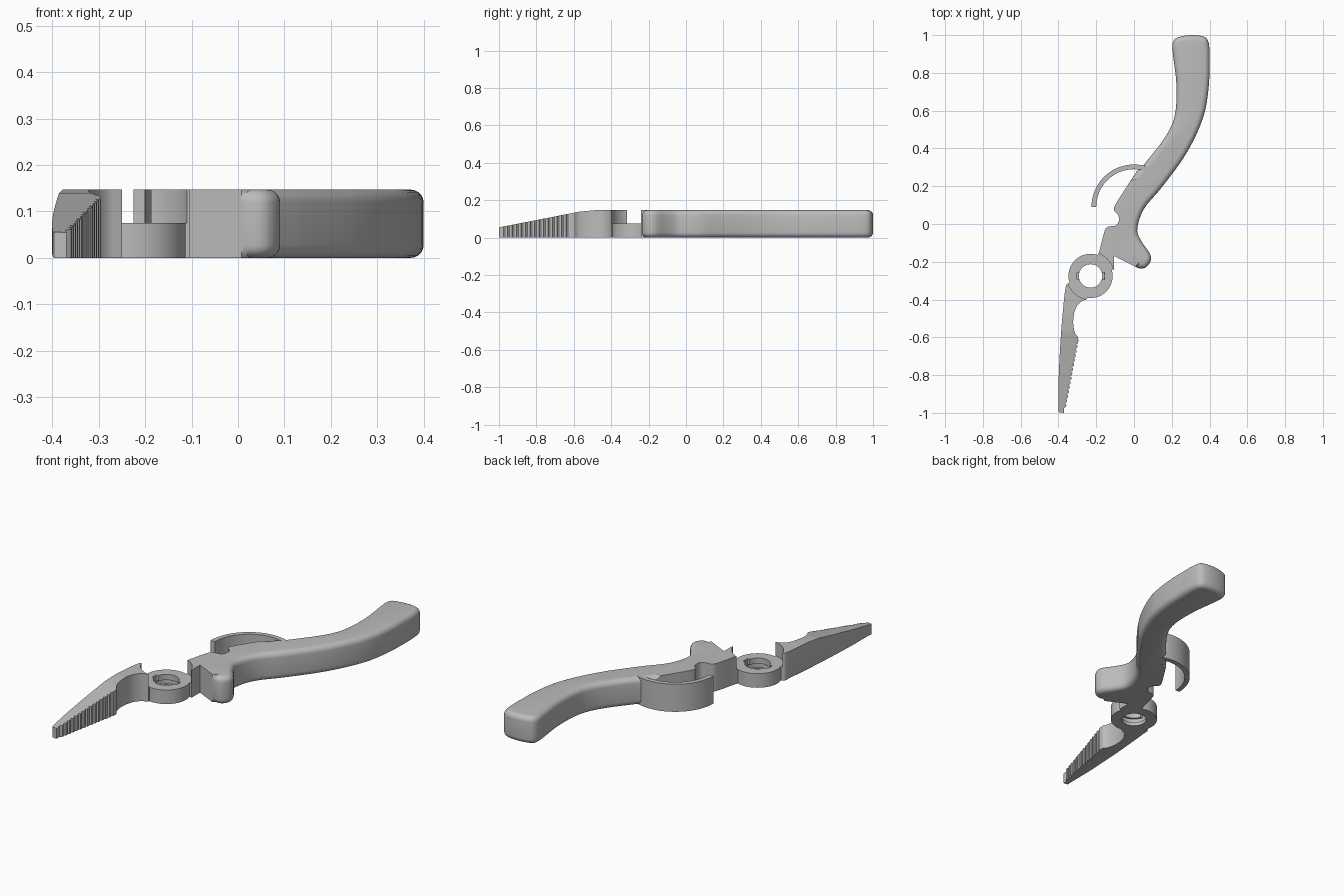
import bpy, bmesh
from math import cos, sin, pi, radians
from mathutils import Vector
from mathutils.geometry import interpolate_bezier

if "Cube" in bpy.data.objects:
    bpy.data.objects.remove(bpy.data.objects["Cube"])

HEIGHT = 0.147
RING_TOP = 0.075
PIVOT = Vector((-0.23, -0.275))

steel = bpy.data.materials.new("plain grey")
steel.use_nodes = True
GREY = (0.5, 0.5, 0.5, 1)
steel.diffuse_color = GREY
steel.node_tree.nodes["Principled BSDF"].inputs["Base Color"].default_value = GREY


def smooth(points, steps=5):
    """Smooth curve through the points, with chord-length handles."""
    p = [Vector(q) for q in points]
    last = len(p) - 1
    tan = [(p[min(i + 1, last)] - p[max(i - 1, 0)]).normalized() for i in range(last + 1)]
    out = []
    for i in range(last):
        reach = (p[i + 1] - p[i]).length / 3
        out += interpolate_bezier(p[i], p[i] + tan[i] * reach,
                                  p[i + 1] - tan[i + 1] * reach, p[i + 1], steps)[:-1]
    return out + [p[last]]


def arc(center, radius, start, end, steps):
    angles = [radians(start + (end - start) * i / steps) for i in range(steps + 1)]
    return [Vector((center[0] + radius * cos(a), center[1] + radius * sin(a))) for a in angles]


def circle(radius, steps=64):
    return arc(PIVOT, radius, 0, 360, steps)[:-1]


def prism(name, outline, low=0.0, high=HEIGHT, width=0, rule=None, planes=()):
    """Extrude an outline upwards, round chosen rim edges, slice off the top."""
    bm = bmesh.new()
    face = bm.faces.new([bm.verts.new((q[0], q[1], low)) for q in outline])
    grown = bmesh.ops.extrude_face_region(bm, geom=[face])["geom"]
    bmesh.ops.translate(bm, vec=(0, 0, high - low),
                        verts=[v for v in grown if isinstance(v, bmesh.types.BMVert)])
    bmesh.ops.recalc_face_normals(bm, faces=bm.faces)
    if rule:
        rim = [e for e in bm.edges if abs(e.verts[0].co.z - e.verts[1].co.z) < 1e-5
               and rule((e.verts[0].co + e.verts[1].co) / 2)]
        bmesh.ops.bevel(bm, geom=rim, offset=width, segments=5, profile=0.5,
                        affect='EDGES', clamp_overlap=False)
    for spot, normal in planes:
        cut = bmesh.ops.bisect_plane(bm, geom=bm.verts[:] + bm.edges[:] + bm.faces[:],
                                     plane_co=spot, plane_no=normal, clear_outer=True)
        edges = [g for g in cut["geom_cut"] if isinstance(g, bmesh.types.BMEdge)]
        bmesh.ops.holes_fill(bm, edges=edges, sides=0)
    bmesh.ops.recalc_face_normals(bm, faces=bm.faces)
    mesh = bpy.data.meshes.new(name)
    bm.to_mesh(mesh)
    bm.free()
    mesh.materials.append(steel)
    obj = bpy.data.objects.new(name, mesh)
    bpy.context.collection.objects.link(obj)
    return obj


def carve(target, cutter):
    mod = target.modifiers.new("cut", 'BOOLEAN')
    mod.operation = 'DIFFERENCE'
    mod.solver = 'EXACT'
    mod.object = cutter
    bpy.context.view_layer.objects.active = target
    bpy.ops.object.modifier_apply(modifier=mod.name)


# Handle with heel, neck and a tongue reaching into the pivot
grip = smooth([(0, -.222), (.03, -.235), (.065, -.228), (.09, -.19), (.083, -.155),
               (.045, -.1), (.017, -.035), (.05, .075), (.14, .185), (.275, .37),
               (.365, .56), (.395, .72), (.4, .88), (.397, .95), (.385, .982), (.355, .996),
               (.3, 1), (.245, .992), (.215, .978), (.203, .945), (.206, .9),
               (.225, .73), (.215, .57), (.165, .46), (.045, .305)])
neck = smooth([(.015, .28), (-.05, .18), (-.105, .09), (-.105, .07), (-.083, .045), (-.082, .01),
               (-.1, -.009), (-.14, -.015), (-.155, -.035), (-.185, -.15)])
tongue = [(-.2, -.19), (-.14, -.24), (-.105, -.24), (-.105, -.17)]
handle = prism("handle", grip + neck + tongue, width=.028, rule=lambda m: m.x > 0.005)

# Curved spring leaf beside the handle
leaf = arc((0, .09), .225, 180, 70, 32) + arc((0, .09), .2, 70, 180, 32)
spring = prism("spring_leaf", leaf)

# Tapered jaw with a serrated gripping edge
back = smooth([(-.344, -.312), (-.36, -.325), (-.378, -.48), (-.39, -.635), (-.4, -.85),
               (-.4, -.99)])
tip, root, count = Vector((-.367, -.975)), Vector((-.299, -.615)), 15
teeth = [(-.396, -.997), (-.37, -1)]
step = (root - tip) / count
for i in range(count):
    valley = tip + step * i
    teeth += [valley + Vector((-.004, 0)), valley + step * .35 + Vector((.006, 0)),
              valley + step * .85 + Vector((.005, 0))]
throat = smooth([(-.296, -.6), (-.313, -.575), (-.322, -.52), (-.312, -.455), (-.285, -.415),
                 (-.25, -.398)])
jaw = prism("jaw", back + teeth + throat + [(-.25, -.37), (-.32, -.31)],
            width=.01, rule=lambda m: m.z < .01 and m.x < -.362 and m.y > -.99 and m.x < -.33 + .07 * m.y,
            planes=[((0, -1, .055), (0, -.195, 1)), ((0, -.55, .141), (0, -.09, 1))])

# Half-height pivot ring, with a recess above it for the mating half
ring = prism("pivot_ring", circle(.117), high=RING_TOP)
recess = prism("recess_cutter", circle(.125), low=RING_TOP, high=.3)
bore = prism("bore_cutter", circle(.062), low=-.1, high=.3)
groove = prism("groove_cutter", circle(.073), low=.02, high=.045)
px, py = PIVOT
slot = prism("slot_cutter", [(px - .073, py - .018), (px + .073, py - .018),
                             (px + .073, py + .018), (px - .073, py + .018)], low=.03, high=.3)
for part in (handle, jaw):
    carve(part, recess)
for cutter in (bore, groove, slot):
    carve(ring, cutter)
for cutter in (recess, bore, groove, slot):
    bpy.data.objects.remove(cutter)

# Smooth shading with crisp edges
bpy.ops.object.select_all(action='DESELECT')
for part in (handle, spring, jaw, ring):
    part.select_set(True)
bpy.context.view_layer.objects.active = handle
bpy.ops.object.shade_smooth_by_angle(angle=radians(30))
